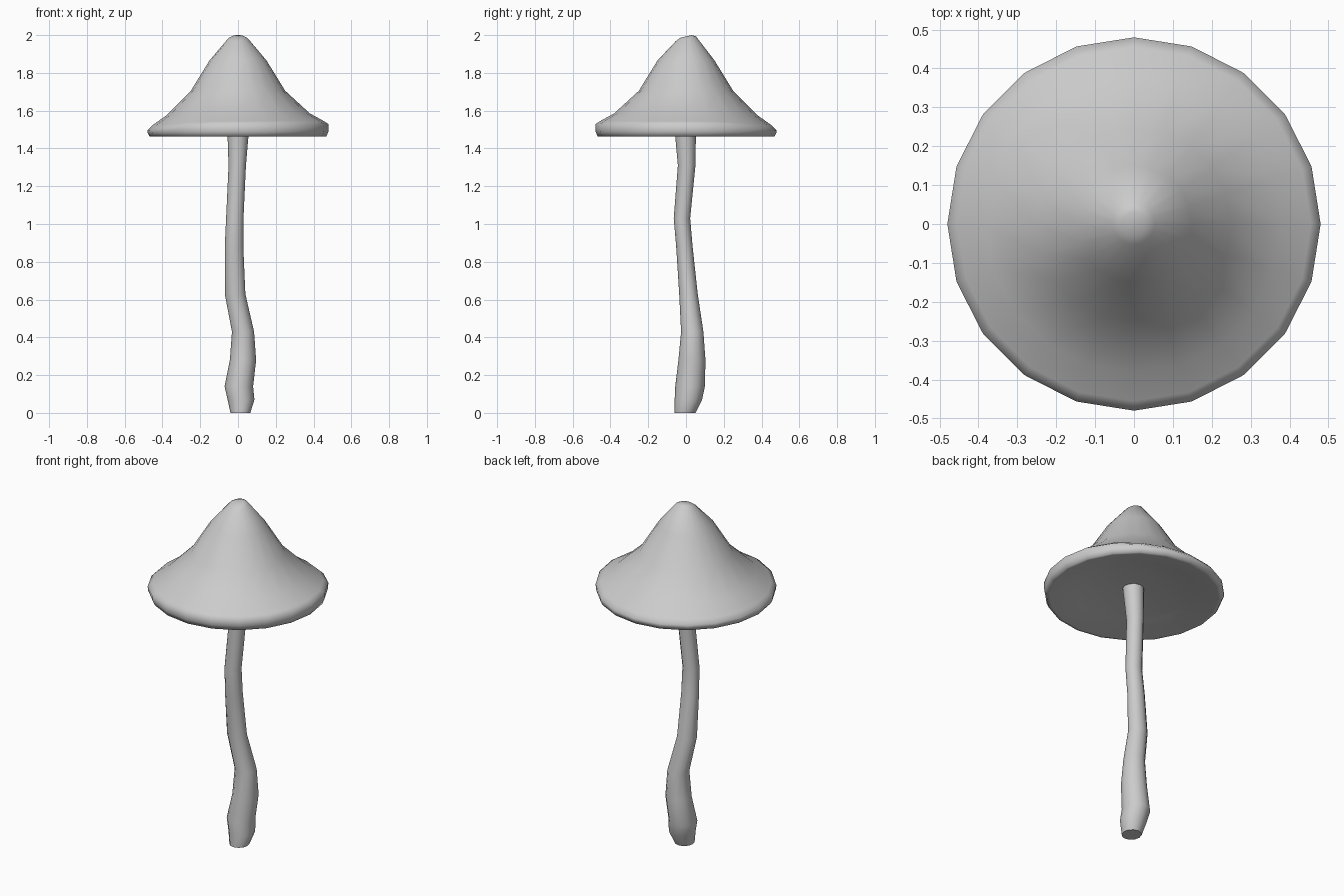
import bpy, bmesh
from math import sin, cos, pi, tanh

if "Cube" in bpy.data.objects:
    bpy.data.objects.remove(bpy.data.objects["Cube"])


def loft(name, rings, angle):
    """Skin a stack of equal rings, closing both ends."""
    bm = bmesh.new()
    loops = [[bm.verts.new(p) for p in ring] for ring in rings]
    n = len(loops[0])
    for a, b in zip(loops, loops[1:]):
        for i in range(n):
            j = (i + 1) % n
            bm.faces.new((a[i], a[j], b[j], b[i]))
    bm.faces.new(loops[0][::-1])
    bm.faces.new(loops[-1])
    bmesh.ops.recalc_face_normals(bm, faces=bm.faces)
    mesh = bpy.data.meshes.new(name)
    bm.to_mesh(mesh)
    bm.free()
    obj = bpy.data.objects.new(name, mesh)
    bpy.context.collection.objects.link(obj)
    bpy.ops.object.select_all(action='DESELECT')
    obj.select_set(True)
    bpy.context.view_layer.objects.active = obj
    bpy.ops.object.shade_smooth_by_angle(angle=angle)
    return obj


# Cap: radius, height, rim wave (higher towards front right), apex tilt
cap_profile = [
    (0.05, 1.511, 0, 0), (0.32, 1.497, 0, 0), (0.45, 1.463, 0, 0),
    (0.468, 1.463, 0, 0), (0.478, 1.485, 0.004, 0),
    (0.48, 1.512, 0.016, 0), (0.455, 1.533, 0.012, 0),
    (0.38, 1.58, 0.006, 0), (0.25, 1.705, 0, 0),
    (0.15, 1.867, 0, 0), (0.053, 1.981, 0, 0.012), (0.03, 1.993, 0, 0.007),
]
SIDES = 20
cap_rings = []
for r, z, wave, tilt in cap_profile:
    ring = []
    for i in range(SIDES):
        a = 2 * pi * i / SIDES
        lift = wave * tanh(2 * (cos(a) - sin(a))) + tilt * sin(a)
        ring.append((r * cos(a), r * sin(a), z + lift))
    cap_rings.append(ring)
loft("cap", cap_rings, 1.9)

# Stem: height, left, right, front, back extents of each ring
stem_sections = [
    (0.00, -0.04, 0.065, -0.06, 0.05),
    (0.07, -0.055, 0.087, -0.06, 0.085),
    (0.14, -0.071, 0.08, -0.057, 0.10),
    (0.28, -0.043, 0.096, -0.04, 0.103),
    (0.43, -0.032, 0.085, -0.026, 0.092),
    (0.63, -0.07, 0.039, -0.036, 0.062),
    (0.88, -0.07, 0.028, -0.052, 0.035),
    (1.03, -0.063, 0.029, -0.065, 0.022),
    (1.31, -0.05, 0.042, -0.043, 0.05),
    (1.52, -0.057, 0.06, -0.062, 0.053),
]
STEM_SIDES = 12
stem_rings = []
for z, x0, x1, y0, y1 in stem_sections:
    ring = []
    for i in range(STEM_SIDES):
        a = 2 * pi * i / STEM_SIDES
        ring.append(((x0 + x1) / 2 + (x1 - x0) / 2 * cos(a),
                     (y0 + y1) / 2 + (y1 - y0) / 2 * sin(a), z))
    stem_rings.append(ring)
loft("stem", stem_rings, 1.0)
